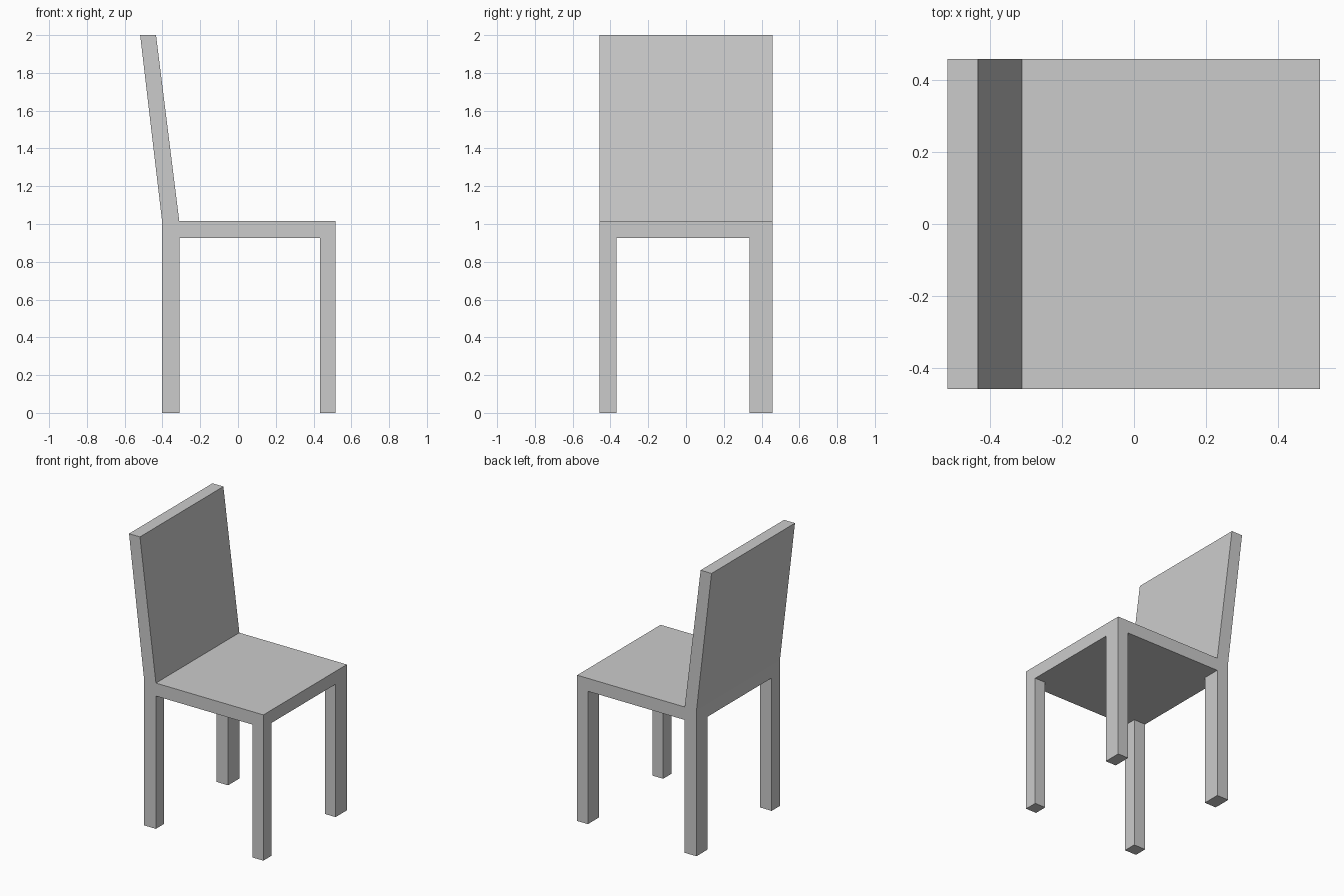
import bpy, bmesh, math

if "Cube" in bpy.data.objects:
    bpy.data.objects.remove(bpy.data.objects["Cube"])

# Plan lines of the seat: the outer cells carry the legs and the back
XS = [-0.402, -0.311, 0.434, 0.517]
YS = [-0.459, -0.368, 0.335, 0.459]
SEAT_BOTTOM, SEAT_TOP, BACK_TOP = 0.925, 1.015, 2.0
BACK_TOP_X = {0: -0.518, 1: -0.434}   # leaning top edge of the back


def extrude(bm, faces, z):
    """Extrude faces as one region, move the new caps to height z."""
    geom = bmesh.ops.extrude_face_region(bm, geom=faces)["geom"]
    bmesh.ops.delete(bm, geom=[f for f in faces if f.is_valid], context='FACES_ONLY')
    verts = [g for g in geom if isinstance(g, bmesh.types.BMVert)]
    for v in verts:
        v.co.z = z
    return verts


bm = bmesh.new()

# Seat slab: 3 x 3 cells on both sides, joined by the rim
cells = {}
layers = {}
for z in (SEAT_BOTTOM, SEAT_TOP):
    grid = [[bm.verts.new((x, y, z)) for y in YS] for x in XS]
    layers[z] = grid
    for i in range(3):
        for j in range(3):
            cells[z, i, j] = bm.faces.new((grid[i][j], grid[i + 1][j],
                                           grid[i + 1][j + 1], grid[i][j + 1]))
rim = ([(i, 0) for i in range(3)] + [(3, j) for j in range(3)]
       + [(i, 3) for i in range(3, 0, -1)] + [(0, j) for j in range(3, 0, -1)])
lo, hi = layers[SEAT_BOTTOM], layers[SEAT_TOP]
for (a, b), (c, d) in zip(rim, rim[1:] + rim[:1]):
    bm.faces.new((lo[a][b], lo[c][d], hi[c][d], hi[a][b]))
bmesh.ops.recalc_face_normals(bm, faces=bm.faces)

# Four legs from the corner cells
for i in (0, 2):
    for j in (0, 2):
        extrude(bm, [cells[SEAT_BOTTOM, i, j]], 0.0)

# Leaning back from the rear strip
for v in extrude(bm, [cells[SEAT_TOP, 0, j] for j in range(3)], BACK_TOP):
    v.co.x = BACK_TOP_X[0 if v.co.x < -0.36 else 1]

# Merge coplanar cells into clean flat faces
bmesh.ops.dissolve_limit(bm, angle_limit=math.radians(1), verts=bm.verts, edges=bm.edges)
bmesh.ops.recalc_face_normals(bm, faces=bm.faces)

mesh = bpy.data.meshes.new("chair_frame")
bm.to_mesh(mesh)
bm.free()
bpy.context.collection.objects.link(bpy.data.objects.new("chair_frame", mesh))
